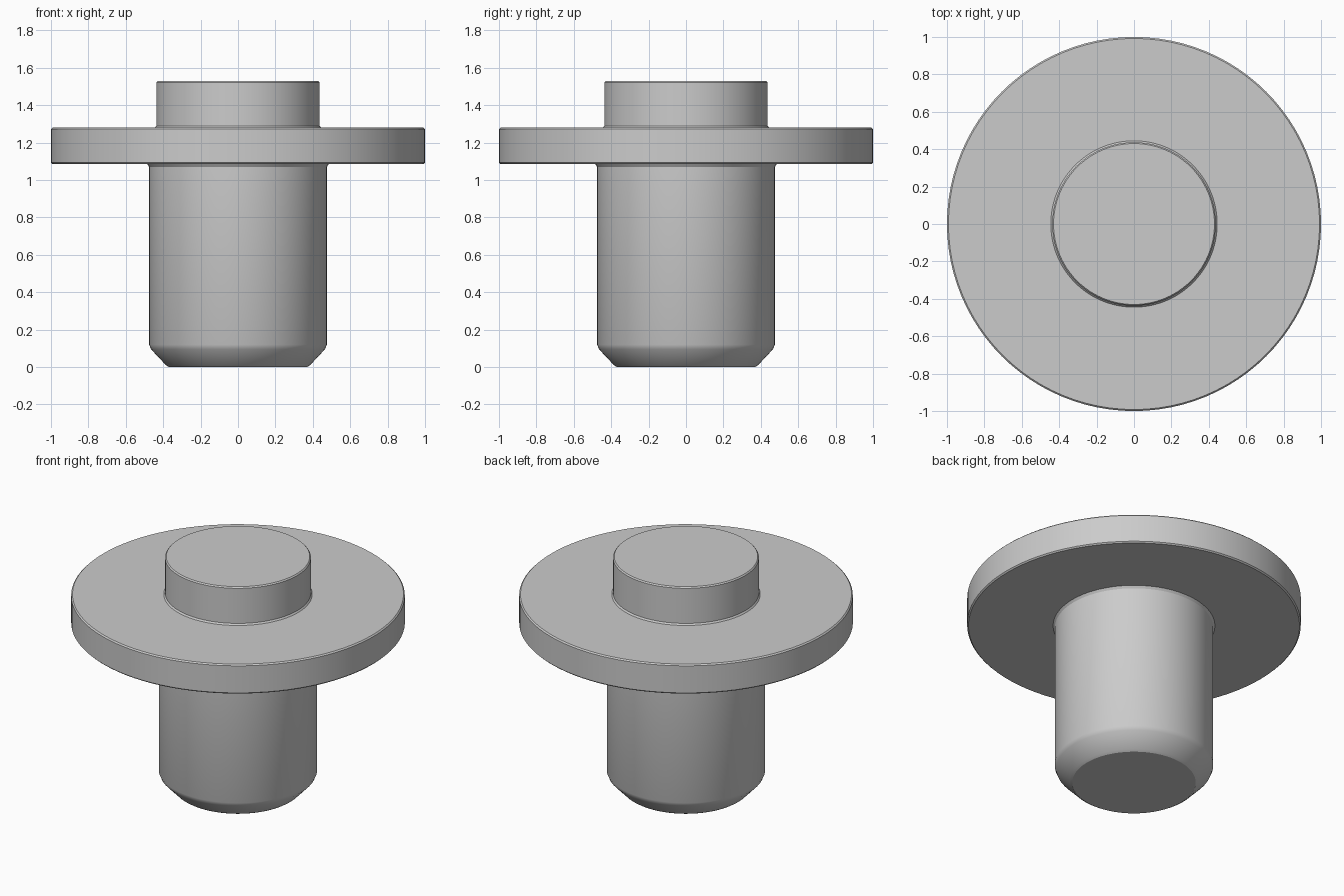
import bpy
import math

if "Cube" in bpy.data.objects:
    bpy.data.objects.remove(bpy.data.objects["Cube"], do_unlink=True)

SEGMENTS = 96

# Single plain metal colour
grey = bpy.data.materials.new("light_grey")
grey.use_nodes = True
colour = (0.6, 0.6, 0.6, 1)
grey.diffuse_color = colour
grey.node_tree.nodes["Principled BSDF"].inputs["Base Color"].default_value = colour

# Half outline (radius, height) from the bottom centre to the top centre
outline = [
    (0, 0), (0.37, 0), (0.385, 0.01),              # foot
    (0.465, 0.095), (0.475, 0.12),                 # chamfer
    (0.475, 1.07), (0.485, 1.085),                 # shank and fillet
    (0.992, 1.085), (1, 1.093),                    # flange
    (1, 1.272), (0.992, 1.28),
    (0.445, 1.28), (0.437, 1.29),                  # boss and fillet
    (0.437, 1.522), (0.43, 1.53), (0, 1.53),
]


def revolve(name, profile, material):
    """Turn a half outline around z into a closed smooth-shaded solid."""
    verts, faces, rings = [], [], []
    for r, z in profile:
        count = SEGMENTS if r > 0 else 1
        start = len(verts)
        for i in range(count):
            a = math.tau * i / SEGMENTS
            verts.append((r * math.cos(a), r * math.sin(a), z))
        rings.append([start + i % count for i in range(SEGMENTS)])
    for low, high in zip(rings, rings[1:]):
        for i in range(SEGMENTS):
            j = (i + 1) % SEGMENTS
            corners = [low[i], low[j], high[j], high[i]]
            faces.append(list(dict.fromkeys(corners)))
    mesh = bpy.data.meshes.new(name)
    mesh.from_pydata(verts, [], faces)
    mesh.materials.append(material)
    obj = bpy.data.objects.new(name, mesh)
    bpy.context.collection.objects.link(obj)
    bpy.ops.object.select_all(action="DESELECT")
    obj.select_set(True)
    bpy.context.view_layer.objects.active = obj
    bpy.ops.object.shade_smooth_by_angle(angle=math.radians(30))
    return obj


revolve("flanged_pin", outline, grey)
